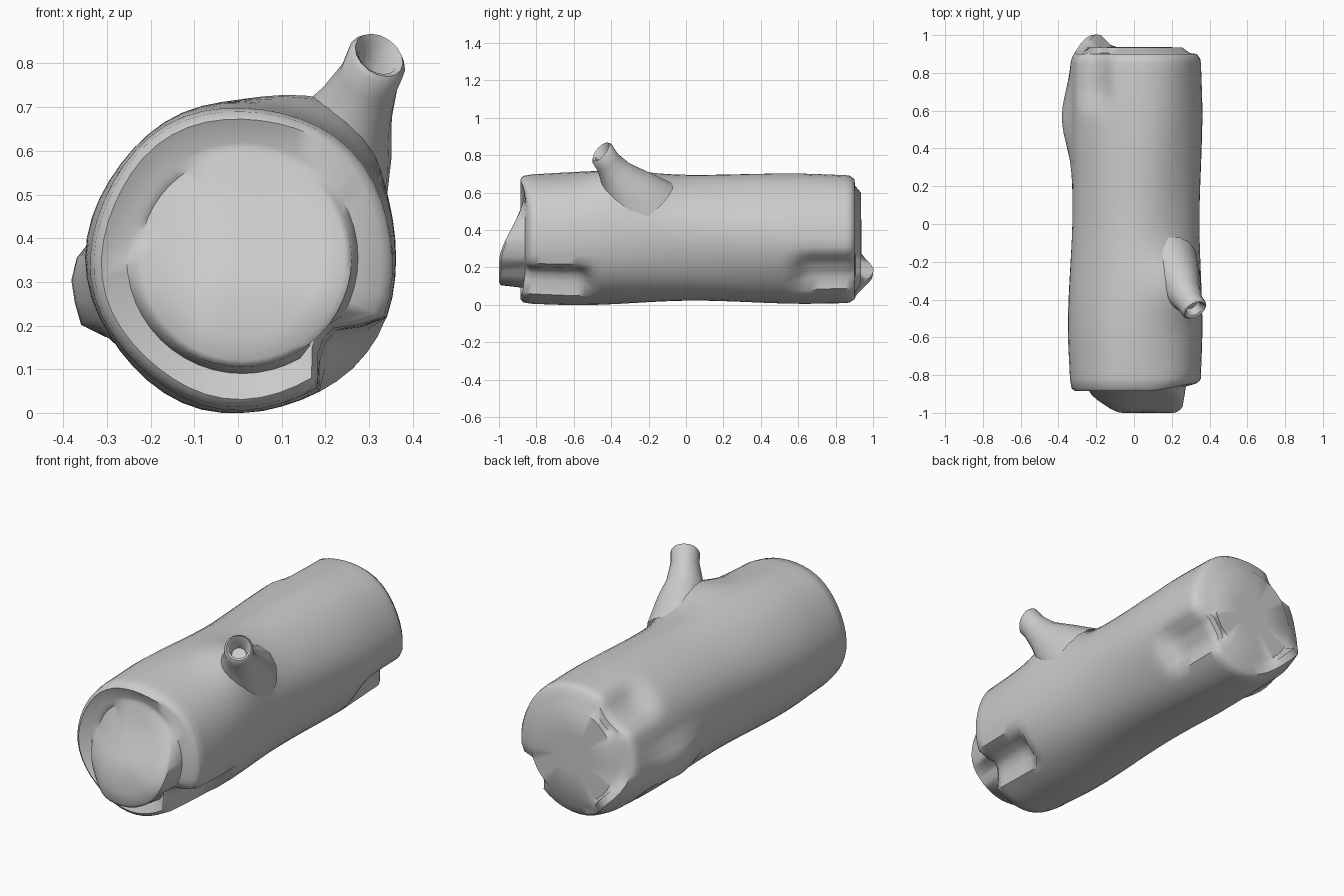
import bpy, bmesh, math
from mathutils import Vector

if "Cube" in bpy.data.objects:
    bpy.data.objects.remove(bpy.data.objects["Cube"])

SIDES = 48
CX, CZ = 0.01, 0.355


def step(a, b, v):
    k = min(1, max(0, (v - a) / (b - a)))
    return k * k * (3 - 2 * k)


def box(v, lo, hi, soft):
    return step(lo - soft, lo + soft, v) * step(hi + soft, hi - soft, v)


def bell(v, mid, width):
    return math.exp(-((v - mid) / width) ** 2)


def patch(a, y, a0, a1, y0, y1, sa=6, sy=0.05):
    return box(a, a0, a1, sa) * box(y, y0, y1, sy)


def interp(table, v):
    for (a, p), (b, q) in zip(table, table[1:]):
        if v <= b:
            return p + (q - p) * step(a, b, v)
    return table[-1][1]


GIRTH = [(-0.9, 0.345), (-0.55, 0.356), (0.05, 0.336), (0.6, 0.348), (0.9, 0.342)]


# bark radius with notches, bulges and peeled areas (angle in degrees, -90..270)
def bark(a, y):
    r = interp(GIRTH, y) + 0.004 * math.sin(math.radians(5 * a) + 3 * y)
    r -= 0.085 * patch(a, y, -54, -30, -1.2, -0.53, 5, 0.04)    # front right slot
    r -= 0.06 * patch(a, y, -48, -18, 0.6, 1.2, 6, 0.06)        # back right notch
    r += 0.05 * box(a, 178, 210, 7) * bell(y, 0.56, 0.2)        # left bulge
    r -= 0.04 * patch(a, y, 211, 222, 0.45, 0.7, 5, 0.06)       # gap below bulge
    r -= 0.05 * patch(a, y, 118, 145, 0.64, 1.2, 7, 0.06)       # peeled top left
    r += 0.065 * bell(a, 58, 24) * bell(y, -0.33, 0.17)         # branch collar
    return r


def place(a, r, y):
    t = math.radians(a)
    return Vector((CX + r * math.cos(t), y, max(0, CZ + r * math.sin(t))))


# broken heartwood at the front: long at the bottom, short at the top
def front_core(a, r):
    p = place(a, r, 0)
    p.y = -1 + 0.135 * step(0.22, 0.6, p.z) + 0.09 * step(-0.06, -0.26, p.x)
    p.y = min(p.y, -0.85)
    return p


def front_rim(a, scale, y):
    right = step(0.2, 1, math.cos(math.radians(a)))
    yy = y + 0.04 * right
    return place(a, bark(a, yy) * scale, yy)


def back_rim(a, scale, y):
    lump = bell(a, 220, 22)
    return place(a, bark(a, y) * scale - 0.02 * lump, y + 0.1 * lump * step(0.84, 0.9, y))


def loft(name, rows, cap_a=True, cap_b=True):
    bm = bmesh.new()
    rings = [[bm.verts.new(p) for p in row] for row in rows]
    for a, b in zip(rings, rings[1:]):
        n = len(a)
        for i in range(n):
            bm.faces.new((a[i], a[(i + 1) % n], b[(i + 1) % n], b[i]))
    if cap_a:
        bm.faces.new(rings[0])
    if cap_b:
        bm.faces.new(rings[-1])
    bmesh.ops.recalc_face_normals(bm, faces=bm.faces)
    me = bpy.data.meshes.new(name)
    bm.to_mesh(me)
    bm.free()
    ob = bpy.data.objects.new(name, me)
    bpy.context.collection.objects.link(ob)
    bpy.ops.object.select_all(action='DESELECT')
    ob.select_set(True)
    bpy.context.view_layer.objects.active = ob
    bpy.ops.object.shade_smooth_by_angle(angle=math.radians(50))
    return ob


angles = [-90 + 360 * i / SIDES for i in range(SIDES)]
rows = []
# front end, from the heartwood centre out to the bark edge
for r in (0.03, 0.1, 0.18, 0.235):
    rows.append([front_core(a, r) for a in angles])
rows.append([place(a, 0.25, min(-0.86, front_core(a, 0.24).y + 0.01)) for a in angles])
rows.append([place(a, min(0.265, bark(a, -0.85) * 0.9), -0.86) for a in angles])
for s, y in ((0.93, -0.885), (0.98, -0.87)):
    rows.append([front_rim(a, s, y) for a in angles])
# bark along the trunk
N = 36
for i in range(N + 1):
    y = -0.82 + 1.67 * i / N
    rows.append([place(a, bark(a, y), y) for a in angles])
# back end: bark edge then the sawn disc
for s, y in ((0.99, 0.875), (0.94, 0.9), (0.83, 0.905)):
    rows.append([back_rim(a, s, y) for a in angles])
rows.append([place(a, 0.245, 0.935) for a in angles])
rows.append([place(a, 0.1, 0.937) for a in angles])
loft("log_trunk", rows)

# hollow branch stub: centre, radius, stretch along the trunk
STUB = [((0.18, -0.24, 0.52), 0.17, 1.25), ((0.235, -0.31, 0.62), 0.125, 1.15),
        ((0.27, -0.375, 0.70), 0.088, 1.05), ((0.30, -0.42, 0.765), 0.07, 1),
        ((0.318, -0.448, 0.808), 0.071, 1), ((0.323, -0.455, 0.819), 0.06, 1),
        ((0.318, -0.447, 0.806), 0.045, 1), ((0.30, -0.42, 0.765), 0.035, 1)]
axis = Vector((0.38, -0.6, 0.78)).normalized()
side = Vector((0.9, 0.2, -0.25))
side = (side - axis * side.dot(axis)).normalized()
along = axis.cross(side)
stub_rows = []
for k, (c, r, stretch) in enumerate(STUB):
    ring = []
    for i in range(16):
        t = 2 * math.pi * i / 16
        lip = 0.012 * math.cos(t - 1.9) if 3 < k < 6 else 0
        ring.append(Vector(c) + side * r * math.cos(t)
                    + along * r * stretch * math.sin(t) + axis * lip)
    stub_rows.append(ring)
loft("branch_stub", stub_rows, cap_a=False)
